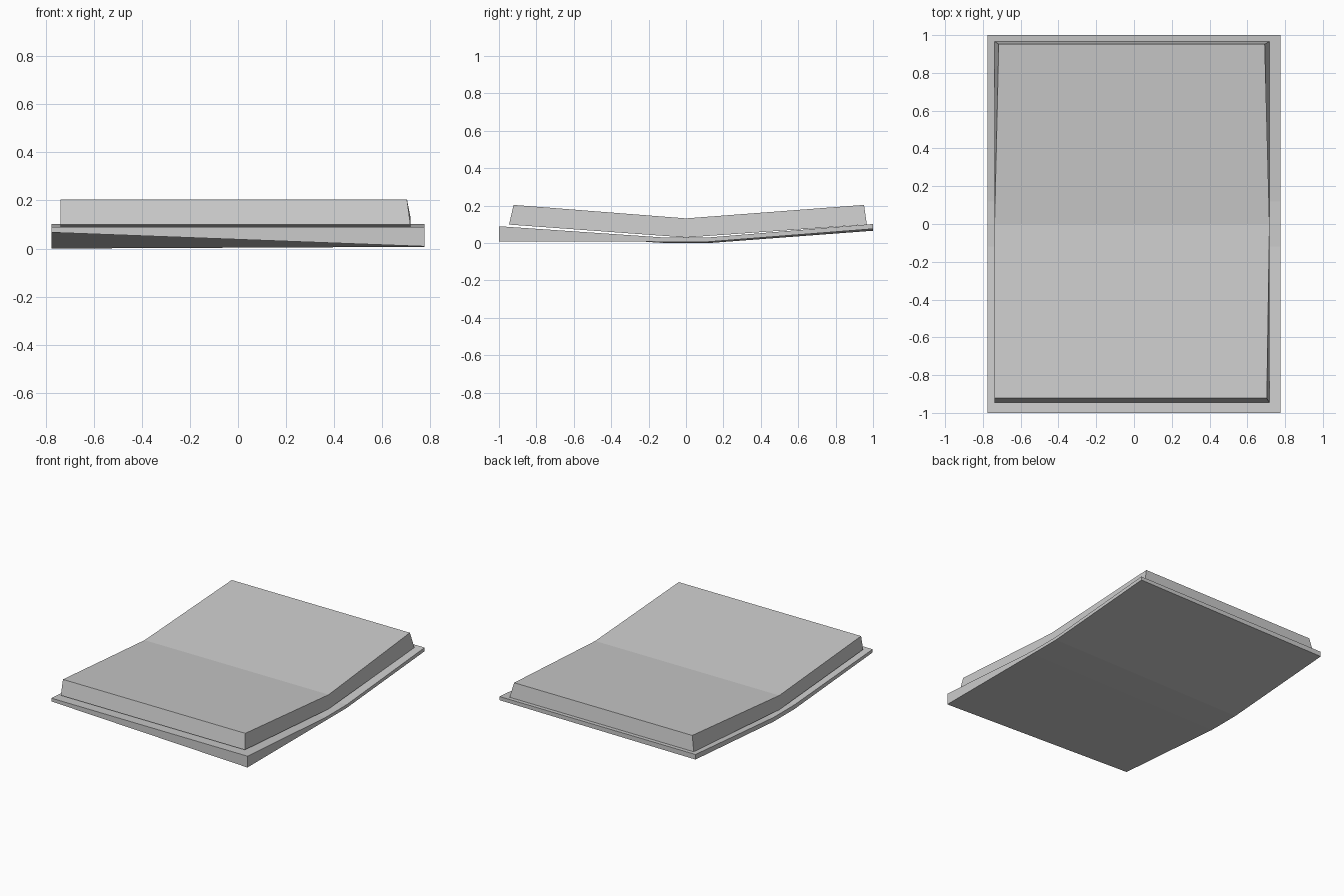
import bpy

if "Cube" in bpy.data.objects:
    bpy.data.objects.remove(bpy.data.objects["Cube"])


def loft(name, stations):
    """Skin rectangular rings running along y: (bottom-left, bottom-right, top-right, top-left)."""
    verts, faces = [], []
    for ring in stations:
        verts += ring
    for s in range(len(stations) - 1):
        a, b = 4 * s, 4 * s + 4
        for k in range(4):
            n = (k + 1) % 4
            faces.append((a + k, a + n, b + n, b + k))
    last = 4 * (len(stations) - 1)
    faces += [(3, 2, 1, 0), tuple(last + k for k in range(4))]
    mesh = bpy.data.meshes.new(name)
    mesh.from_pydata(verts, [], faces)
    mesh.update()
    obj = bpy.data.objects.new(name, mesh)
    bpy.context.collection.objects.link(obj)
    return obj


# Cover: y, bottom z on the left, bottom z on the right, top z
W = 0.775
cover_profile = [
    (-1.0, 0.067, 0.009, 0.09),
    (-0.12, 0.0, 0.007, 0.03),
    (0.12, 0.0, 0.007, 0.03),
    (1.0, 0.066, 0.076, 0.102),
]
loft("book_cover", [
    [(-W, y, zl), (W, y, zr), (W, y, zt), (-W, y, zt)]
    for y, zl, zr, zt in cover_profile
])

# Page block: bottom y, bottom z, top y, top z, top left x, top right x
L, R = -0.738, 0.717
page_profile = [
    (-0.946, 0.099, -0.922, 0.204, -0.738, 0.703),
    (0.0, 0.03, 0.0, 0.132, -0.738, 0.717),
    (0.967, 0.099, 0.952, 0.204, -0.716, 0.692),
]
loft("page_block", [
    [(L, yb, zb), (R, yb, zb), (xr, yt, zt), (xl, yt, zt)]
    for yb, zb, yt, zt, xl, xr in page_profile
])
